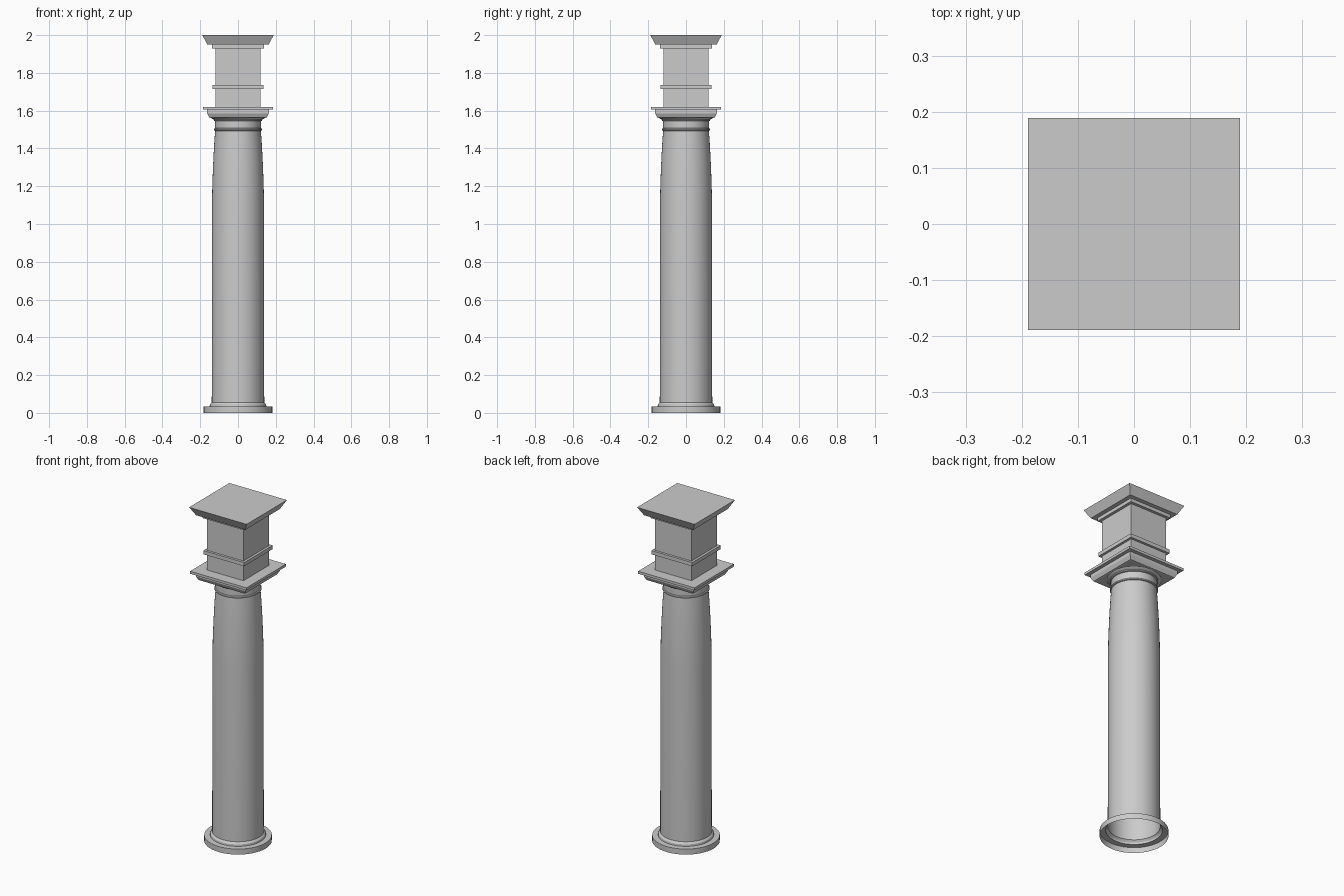
import bpy, bmesh
from math import cos, sin, pi, radians, sqrt

if "Cube" in bpy.data.objects:
    bpy.data.objects.remove(bpy.data.objects["Cube"])


def sweep(name, profile, sides, cap_bottom=False, cap_top=False, smooth=False):
    """Sweep a (half width, height) profile around z; four sides gives square mouldings."""
    square = sides == 4
    scale, turn = (sqrt(2), pi / 4) if square else (1, 0)
    bm = bmesh.new()
    rings = [[bm.verts.new((r * scale * cos(turn + 2 * pi * i / sides),
                            r * scale * sin(turn + 2 * pi * i / sides), z))
              for i in range(sides)] for r, z in profile]
    for a, b in zip(rings, rings[1:]):
        for i in range(sides):
            j = (i + 1) % sides
            bm.faces.new((a[i], a[j], b[j], b[i]))
    if cap_bottom:
        bm.faces.new(rings[0][::-1])
    if cap_top:
        bm.faces.new(rings[-1])
    mesh = bpy.data.meshes.new(name)
    bm.to_mesh(mesh)
    bm.free()
    obj = bpy.data.objects.new(name, mesh)
    bpy.context.collection.objects.link(obj)
    if smooth:
        bpy.ops.object.select_all(action='DESELECT')
        obj.select_set(True)
        bpy.context.view_layer.objects.active = obj
        bpy.ops.object.shade_smooth_by_angle(angle=radians(25))
    return obj


# Round base and shaft: open underneath, tapering in the upper third
sweep("shaft", [
    (0.182, 0.0), (0.182, 0.033), (0.150, 0.034), (0.149, 0.045), (0.145, 0.050),
    (0.139, 0.056), (0.138, 1.10), (0.136, 1.20), (0.132, 1.31), (0.127, 1.41),
    (0.121, 1.495)], 48, smooth=True)

# Thin ring below the neck
sweep("neck_ring", [
    (0.121, 1.493), (0.126, 1.495), (0.128, 1.500), (0.126, 1.505),
    (0.121, 1.507)], 48, smooth=True)

# Neck flaring out under the square slab
sweep("neck", [
    (0.121, 1.505), (0.121, 1.545), (0.128, 1.547), (0.128, 1.553),
    (0.137, 1.557), (0.145, 1.563), (0.149, 1.572)], 48, smooth=True)

# Square moulded slab, block and flared cap, stacked in one profile
sweep("capital_and_block", [
    (0.145, 1.562), (0.152, 1.564), (0.163, 1.586), (0.163, 1.605),
    (0.185, 1.605), (0.185, 1.620), (0.120, 1.620), (0.120, 1.930),
    (0.137, 1.930), (0.137, 1.950), (0.162, 1.950), (0.189, 2.0)],
    4, cap_bottom=True, cap_top=True)

# Band around the block
sweep("block_band", [
    (0.120, 1.715), (0.134, 1.715), (0.134, 1.737), (0.120, 1.737)], 4)
